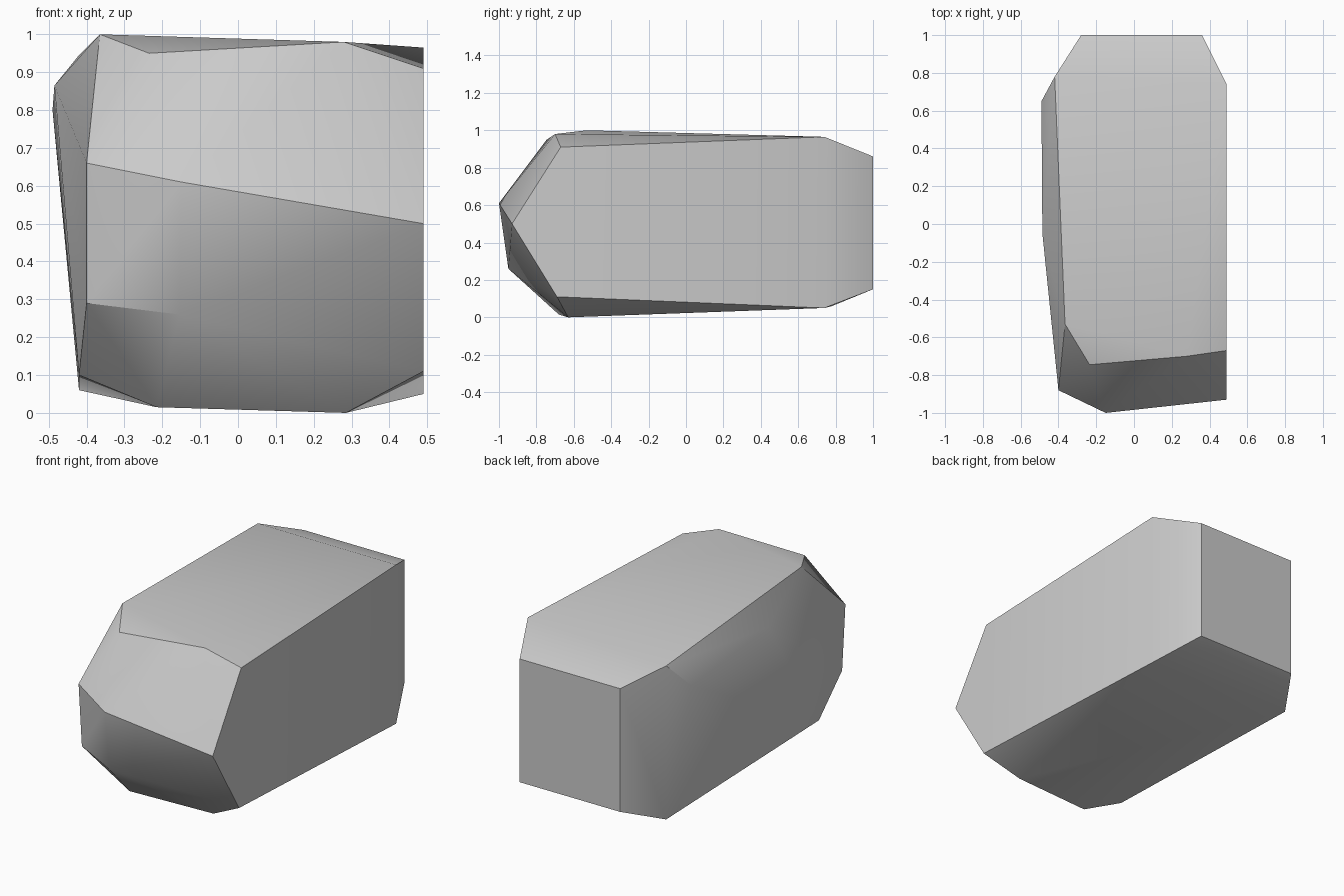
import bpy
import bmesh
import math

default_cube = bpy.data.objects.get("Cube")
if default_cube:
    bpy.data.objects.remove(default_cube, do_unlink=True)


def make_material(name, colour):
    material = bpy.data.materials.new(name)
    material.use_nodes = True
    material.diffuse_color = colour
    material.node_tree.nodes["Principled BSDF"].inputs["Base Color"].default_value = colour
    return material


def make_hull(name, corners, material):
    """Wrap a closed faceted block around its corners."""
    bm = bmesh.new()
    for corner in corners:
        bm.verts.new(corner)
    result = bmesh.ops.convex_hull(bm, input=bm.verts[:])
    loose = [v for v in bm.verts if not v.link_faces]
    bmesh.ops.delete(bm, geom=loose, context="VERTS")
    bmesh.ops.recalc_face_normals(bm, faces=bm.faces[:])
    mesh = bpy.data.meshes.new(name)
    bm.to_mesh(mesh)
    bm.free()
    mesh.materials.append(material)
    block = bpy.data.objects.new(name, mesh)
    bpy.context.collection.objects.link(block)
    return block


# Flat left side, as (y, z) around its outline
side_x = 0.49
left_side = [(side_x, y, z) for y, z in (
    (-0.93, 0.5), (-0.67, 0.91), (0.74, 0.965), (0.74, 0.05), (-0.69, 0.11))]

# Rectangular back end
back_end = [(x, 1, z) for x in (-0.28, 0.36) for z in (0.15, 0.86)]

# Chamfered right side
right_side = [
    (-0.42, 0.78, 0.945), (-0.42, 0.78, 0.06), (-0.49, 0.65, 0.8),
    (-0.485, -0.05, 0.865), (-0.42, -0.61, 0.1)]

# Blunt nose
nose = [
    (-0.4, -0.88, 0.66), (-0.4, -0.85, 0.29),
    (-0.15, -1, 0.61), (-0.155, -0.95, 0.26)]

# Front corners of the top and bottom
top_rim = [(-0.365, -0.53, 1), (-0.235, -0.745, 0.95), (0.28, -0.7, 0.98)]
bottom_rim = [(-0.215, -0.68, 0.015), (0.285, -0.63, 0)]

stone = make_material("stone grey", (0.6, 0.6, 0.6, 1))
block = make_hull("stone_block", left_side + back_end + right_side + nose
                  + top_rim + bottom_rim, stone)

# Soft shading across shallow bends, crisp steep edges
bpy.ops.object.select_all(action="DESELECT")
block.select_set(True)
bpy.context.view_layer.objects.active = block
bpy.ops.object.shade_smooth_by_angle(angle=math.radians(30))
